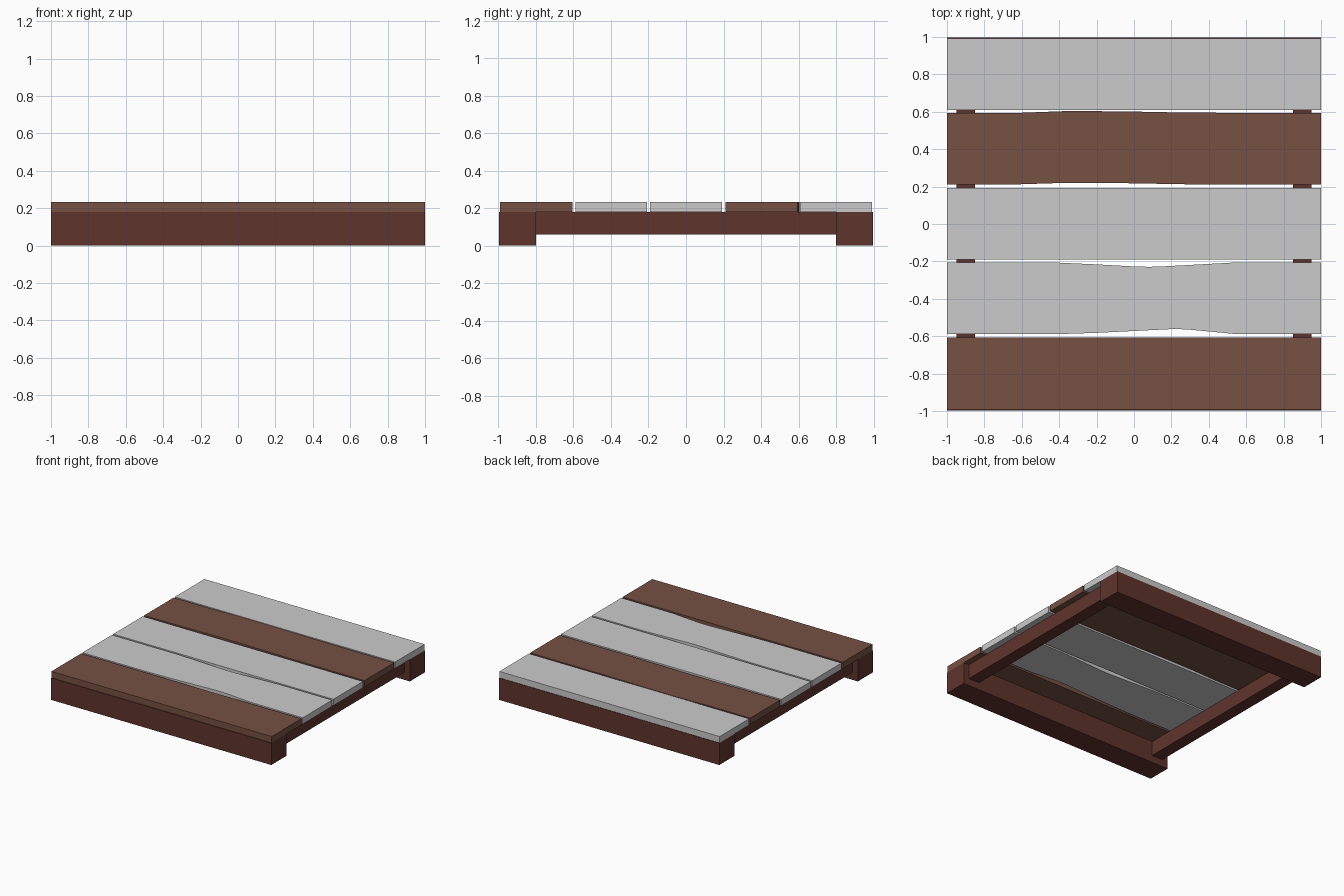
import bpy, bmesh

if "Cube" in bpy.data.objects:
    bpy.data.objects.remove(bpy.data.objects["Cube"])


def material(name, rgb):
    m = bpy.data.materials.new(name)
    m.diffuse_color = (*rgb, 1)
    m.use_nodes = True
    m.node_tree.nodes["Principled BSDF"].inputs["Base Color"].default_value = m.diffuse_color
    return m


dark_wood = material("dark_wood", (0.115, 0.034, 0.026))
brown_wood = material("brown_wood", (0.18, 0.082, 0.055))


def prism(name, outline, z0, z1, mat=None):
    """Extrude an outline in the xy plane from z0 up to z1."""
    bm = bmesh.new()
    face = bm.faces.new([bm.verts.new((x, y, z0)) for x, y in outline])
    top = bmesh.ops.extrude_face_region(bm, geom=[face])["geom"]
    bmesh.ops.translate(bm, vec=(0, 0, z1 - z0),
                        verts=[v for v in top if isinstance(v, bmesh.types.BMVert)])
    bmesh.ops.recalc_face_normals(bm, faces=bm.faces)
    mesh = bpy.data.meshes.new(name)
    bm.to_mesh(mesh)
    bm.free()
    ob = bpy.data.objects.new(name, mesh)
    bpy.context.collection.objects.link(ob)
    if mat:
        mesh.materials.append(mat)
    return ob


def box(name, x0, x1, y0, y1, z0, z1, mat):
    return prism(name, [(x0, y0), (x1, y0), (x1, y1), (x0, y1)], z0, z1, mat)


# Heavy front and back beams
box("front_beam", -1, 1, -0.996, -0.8, 0, 0.18, dark_wood)
box("back_beam", -1, 1, 0.8, 0.996, 0, 0.18, dark_wood)

# Side rails joining the beams
box("left_rail", -0.95, -0.85, -0.8, 0.8, 0.06, 0.18, dark_wood)
box("right_rail", 0.85, 0.95, -0.8, 0.8, 0.06, 0.18, dark_wood)

# Deck planks: y range, colour, worn points along the lower and upper edges
planks = [
    (-0.991, -0.606, brown_wood, [], []),
    (-0.589, -0.207, None,
     [(-0.42, -0.589), (-0.2, -0.582), (0.08, -0.568), (0.2, -0.562), (0.28, -0.563), (0.53, -0.587)],
     [(-0.4, -0.207), (-0.2, -0.216), (0, -0.227), (0.08, -0.229), (0.15, -0.227), (0.52, -0.207)]),
    (-0.191, 0.193, None, [], []),
    (0.21, 0.594, brown_wood,
     [(-0.62, 0.212), (-0.4, 0.219), (-0.15, 0.22), (0.3, 0.212)],
     [(-0.62, 0.594), (-0.38, 0.603), (-0.28, 0.604), (0, 0.601), (0.3, 0.595)]),
    (0.609, 0.992, None, [], []),
]
for i, (y0, y1, mat, low, high) in enumerate(planks, 1):
    outline = [(-1, y0), *low, (1, y0), (1, y1), *reversed(high), (-1, y1)]
    prism(f"deck_plank_{i}", outline, 0.18, 0.232, mat)
